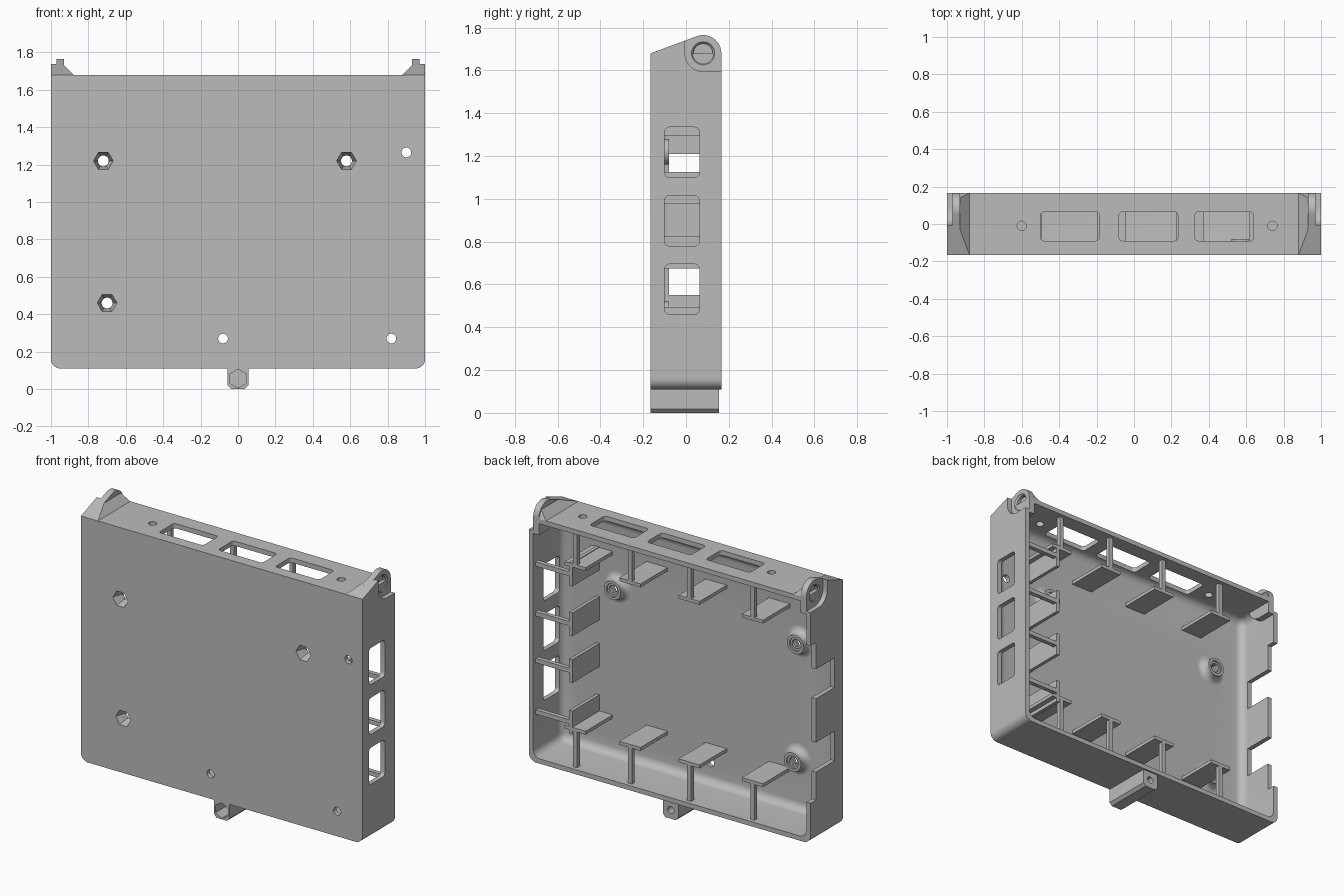
import bpy, bmesh
from math import sin, cos, pi, radians

if "Cube" in bpy.data.objects:
    bpy.data.objects.remove(bpy.data.objects["Cube"], do_unlink=True)

grey = bpy.data.materials.new("plain grey")
grey.use_nodes = True
grey.diffuse_color = (0.5, 0.5, 0.5, 1)
grey.node_tree.nodes["Principled BSDF"].inputs["Base Color"].default_value = (0.5, 0.5, 0.5, 1)


def finish(name, bm):
    bmesh.ops.recalc_face_normals(bm, faces=bm.faces[:])
    mesh = bpy.data.meshes.new(name)
    bm.to_mesh(mesh)
    bm.free()
    ob = bpy.data.objects.new(name, mesh)
    bpy.context.collection.objects.link(ob)
    mesh.materials.append(grey)
    return ob


def place(axis, u, v, w):
    return {"x": (w, u, v), "y": (u, w, v), "z": (u, v, w)}[axis]


def prism(name, pts, axis, a, b, end_scale=1.0):
    """Outline pushed along an axis; the far end may be scaled about its centre."""
    bm = bmesh.new()
    n = len(pts)
    cu, cv = sum(p[0] for p in pts) / n, sum(p[1] for p in pts) / n
    lo = [bm.verts.new(place(axis, u, v, a)) for u, v in pts]
    hi = [bm.verts.new(place(axis, cu + (u - cu) * end_scale, cv + (v - cv) * end_scale, b))
          for u, v in pts]
    bm.faces.new(lo)
    bm.faces.new(hi)
    for i in range(n):
        j = (i + 1) % n
        bm.faces.new((lo[i], lo[j], hi[j], hi[i]))
    return finish(name, bm)


def arc(u, v, r, a0, a1, n=10):
    angles = [radians(a0 + (a1 - a0) * i / n) for i in range(n + 1)]
    return [(u + r * cos(a), v + r * sin(a)) for a in angles]


def circle(u, v, r, n=32, turn=0):
    return arc(u, v, r, turn, turn + 360, n)[:-1]


def rounded(u0, u1, v0, v1, r, n=5):
    return (arc(u0 + r, v0 + r, r, 180, 270, n) + arc(u1 - r, v0 + r, r, 270, 360, n)
            + arc(u1 - r, v1 - r, r, 0, 90, n) + arc(u0 + r, v1 - r, r, 90, 180, n))


def box(name, x0, x1, y0, y1, z0, z1):
    return prism(name, [(x0, y0), (x1, y0), (x1, y1), (x0, y1)], "z", z0, z1)


def cut(ob, cutters):
    bpy.context.view_layer.objects.active = ob
    for c in cutters:
        m = ob.modifiers.new("cut", "BOOLEAN")
        m.operation, m.solver, m.object = "DIFFERENCE", "EXACT", c
        bpy.ops.object.modifier_apply(modifier=m.name)


def remove(cutters):
    for c in cutters:
        bpy.data.objects.remove(c, do_unlink=True)


FRONT, BACK, FLOOR = -0.165, 0.165, -0.135
BOT, TOP = 0.11, 1.68

# Tray shell with rounded lower corners
outline = (arc(-0.95, BOT + 0.05, 0.05, 180, 270, 8) + arc(0.95, BOT + 0.05, 0.05, 270, 360, 8)
           + [(1, TOP), (-1, TOP)])
shell = prism("tray_shell", outline, "y", FRONT, BACK)

# Filleted cavity, open at the back
cavity = box("cavity", -0.97, 0.97, FLOOR, 0.3, BOT + 0.03, TOP - 0.03)
bm = bmesh.new()
bm.from_mesh(cavity.data)
edges = [e for e in bm.edges if any(v.co.y < 0 for v in e.verts)]
bmesh.ops.bevel(bm, geom=edges, offset=0.05, segments=6, profile=0.5, affect="EDGES")
bm.to_mesh(cavity.data)
bm.free()
cutters = [cavity]

# Port windows and screw holes
for x in (-0.5, -0.08, 0.325):
    cutters.append(prism("top_window", rounded(x, x + 0.315, -0.09, 0.065, 0.02), "z", 1.6, 1.75))
for z in (0.46, 0.78, 1.1):
    cutters.append(prism("side_window", rounded(-0.1, 0.062, z, z + 0.235, 0.022), "x", 0.9, 1.05))
for x in (-0.6, 0.74):
    cutters.append(prism("top_hole", circle(x, -0.01, 0.025), "z", 1.6, 1.75))
for x, z in ((0.9, 1.265), (0.82, 0.27), (-0.08, 0.27)):
    cutters.append(prism("front_hole", circle(x, z, 0.026), "y", -0.2, -0.05))

# Stepped cutaway in the right wall
steps = [(0.2, 0.37), (0.11, 0.37)]
for z0, z1 in ((0.55, 0.74), (1.02, 1.21)):
    steps += [(0.11, z0), (-0.08, z0), (-0.08, z1), (0.11, z1)]
steps += [(0.11, 1.38), (0.2, 1.38)]
cutters.append(prism("wall_cutaway", steps, "x", -1.05, -0.9))

# Hinge pockets in the upper back corners
pocket = arc(0.08, 1.68, 0.085, 180, 270) + [(0.2, 1.595), (0.2, 1.8), (-0.005, 1.8)]
for s in (-1, 1):
    cutters.append(prism("hinge_pocket", pocket, "x", s * 0.965, s * 1.1))
cut(shell, cutters)
remove(cutters)

# Nut bosses with tapered hexagonal recesses
smooth = [shell]
profile = ([(0.029, -0.15), (0.1, -0.15), (0.1, FLOOR)]
           + arc(0.1, -0.095, 0.04, 270, 180, 6)
           + [(0.06, -0.08), (0.042, -0.08), (0.042, -0.09), (0.029, -0.09)])
for x, z in ((-0.72, 1.22), (0.58, 1.22), (-0.7, 0.46)):
    bm = bmesh.new()
    vs = [bm.verts.new((x + r, y, z)) for r, y in profile]
    es = [bm.edges.new((vs[i], vs[(i + 1) % len(vs)])) for i in range(len(vs))]
    bmesh.ops.spin(bm, geom=vs + es, cent=(x, 0, z), axis=(0, 1, 0), angle=2 * pi,
                   steps=32, use_merge=True)
    bmesh.ops.remove_doubles(bm, verts=bm.verts[:], dist=0.0001)
    boss = finish("nut_boss", bm)
    hexagon = prism("hex_recess", circle(x, z, 0.054, 6), "y", -0.168, -0.1, 0.6)
    bore = prism("bore", circle(x, z, 0.029), "y", -0.2, -0.05)
    cut(shell, [hexagon, bore])
    cut(boss, [hexagon])
    remove([hexagon, bore])
    smooth.append(boss)

# Board supports: a shelf on the floor tied to the wall by a thin rib
for x in (-0.57, -0.12, 0.30, 0.69):
    for z, wall in ((0.38, BOT + 0.02), (1.43, TOP - 0.02)):
        box("support_shelf", x - 0.075, x + 0.075, FLOOR - 0.01, 0.14, z - 0.011, z + 0.011)
        box("support_rib", x - 0.014, x + 0.014, 0.112, 0.14, min(z, wall), max(z, wall))
for z in (0.42, 0.75, 1.05, 1.37):
    box("side_support_shelf", 0.71, 0.732, FLOOR - 0.01, 0.14, z - 0.075, z + 0.075)
    box("side_support_rib", 0.72, 0.98, 0.112, 0.14, z - 0.014, z + 0.014)

# Hinge ears: rounded lug, outer wedge and inner buttress on each side
lug_outline = ([(FRONT, 1.66), (FRONT, TOP)] + arc(0.08, 1.68, 0.085, 110, 0, 16)
               + [(BACK, 1.575)] + arc(0.08, 1.68, 0.105, 270, 190, 10))
for s in (-1, 1):
    lug = prism("hinge_lug", lug_outline, "x", s * 0.93, s * 0.97)
    bore = prism("bore", circle(0.08, 1.68, 0.045), "x", s * 0.938, s * 1.0)
    rim = prism("rim", circle(0.08, 1.68, 0.055), "x", s * 0.971, s * 0.96, 0.82)
    cut(lug, [bore, rim])
    remove([bore, rim])
    smooth.append(lug)
    prism("hinge_wedge", [(FRONT, 1.66), (FRONT, TOP), (-0.005, 1.739), (-0.005, 1.66)],
          "x", s * 0.965, s)
    bm = bmesh.new()
    for x, y, z in ((0.88, FRONT, TOP), (0.88, BACK, TOP), (0.94, FRONT, TOP), (0.94, BACK, TOP),
                    (0.93, -0.03, 1.73), (0.93, 0.14, 1.73), (0.94, -0.03, 1.73), (0.94, 0.14, 1.73)):
        bm.verts.new((s * x, y, z))
    bmesh.ops.convex_hull(bm, input=bm.verts[:])
    finish("hinge_buttress", bm)

# Latch foot with a hexagonal nut recess in front and a screw hole behind
foot = prism("latch_foot", [(-0.055, 0.12), (-0.055, 0.018), (-0.037, 0), (0.037, 0),
                            (0.055, 0.018), (0.055, 0.12)], "y", FRONT, 0.155)
recess = prism("recess", circle(0, 0.056, 0.05, 6, 30), "y", -0.2, -0.06)
screw = prism("screw", circle(0, 0.056, 0.022), "y", 0.02, 0.2)
cut(foot, [recess, screw])
remove([recess, screw])
smooth.append(foot)

# Smooth shading on curved parts only
bpy.ops.object.select_all(action="DESELECT")
for ob in smooth:
    ob.select_set(True)
bpy.context.view_layer.objects.active = shell
bpy.ops.object.shade_smooth_by_angle(angle=radians(30))
